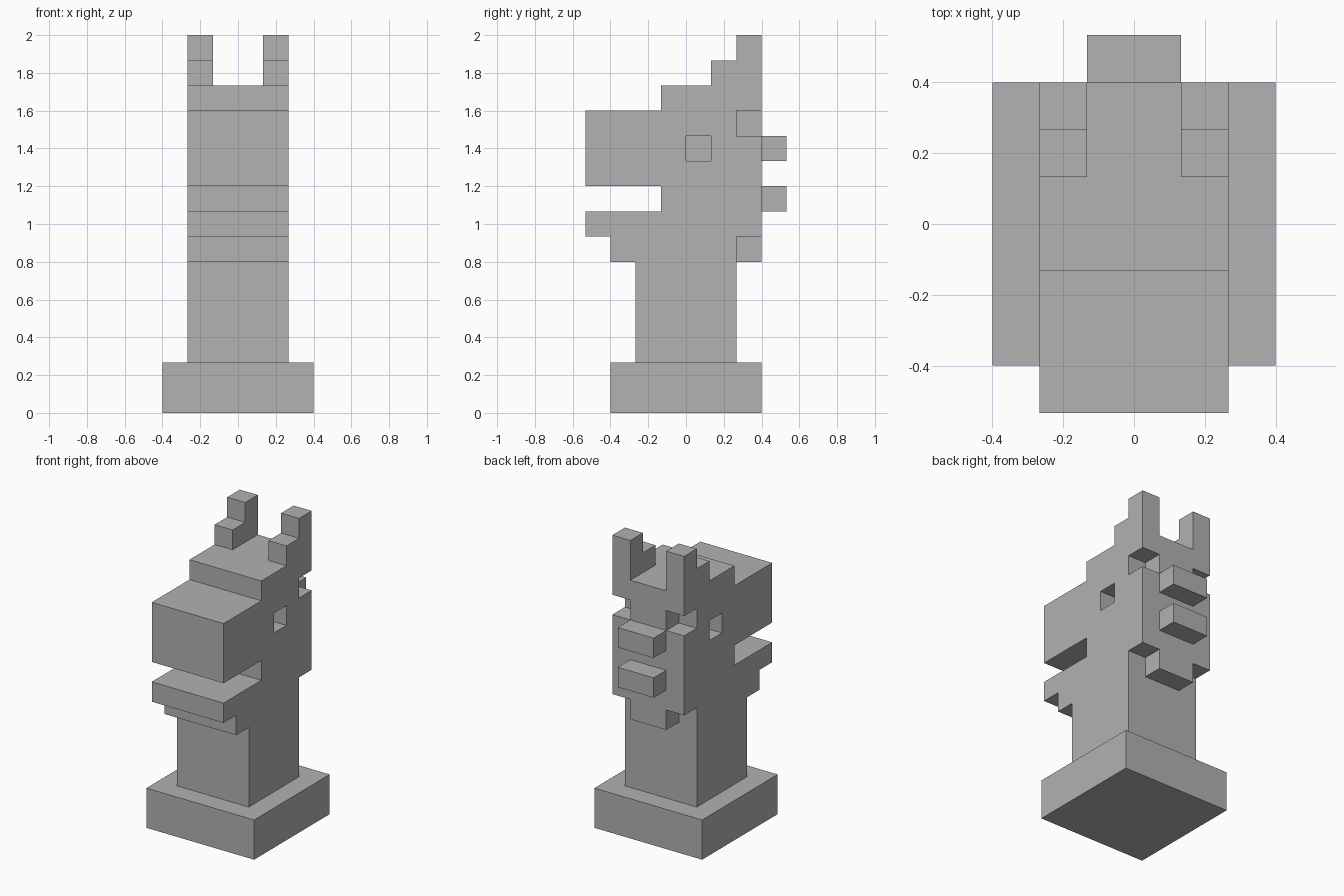
import bpy
import bmesh

U = 2 / 15  # one block

if "Cube" in bpy.data.objects:
    bpy.data.objects.remove(bpy.data.objects["Cube"], do_unlink=True)

grey = bpy.data.materials.new("stone grey")
grey.use_nodes = True
grey.diffuse_color = (0.445, 0.445, 0.445, 1)
grey.node_tree.nodes["Principled BSDF"].inputs["Base Color"].default_value = grey.diffuse_color


def add_prism(bm, profile, x0, x1):
    """Extrude a (y, z) outline in block units from x0 to x1."""
    face = bm.faces.new([bm.verts.new((x0 * U, y * U, z * U)) for y, z in profile])
    ext = bmesh.ops.extrude_face_region(bm, geom=[face])["geom"]
    moved = [v for v in ext if isinstance(v, bmesh.types.BMVert)]
    bmesh.ops.translate(bm, verts=moved, vec=((x1 - x0) * U, 0, 0))


def make(name, prisms):
    bm = bmesh.new()
    for profile, x0, x1 in prisms:
        add_prism(bm, profile, x0, x1)
    bmesh.ops.recalc_face_normals(bm, faces=bm.faces)
    mesh = bpy.data.meshes.new(name)
    bm.to_mesh(mesh)
    bm.free()
    mesh.materials.append(grey)
    obj = bpy.data.objects.new(name, mesh)
    bpy.context.collection.objects.link(obj)
    return obj


def rect(y0, y1, z0, z1):
    return [(y0, z0), (y1, z0), (y1, z1), (y0, z1)]


# Plinth and neck
make("base", [(rect(-3, 3, 0, 2), -3, 3)])
make("neck", [(rect(-2, 2, 2, 6), -2, 2)])

# Head outline with chin, jaw, open mouth, muzzle and brow
head_outline = [(-3, 6), (3, 6), (3, 13), (-1, 13), (-1, 12), (-4, 12),
                (-4, 9), (-1, 9), (-1, 8), (-4, 8), (-4, 7), (-3, 7)]
head = make("head", [(head_outline, -2, 2)])

# Eye sockets and corner notches behind the head, cut on both sides
cuts = [rect(0, 1, 10, 11), rect(2, 4, 11, 12), rect(2, 4, 5, 7)]
cutter = make("head_cutter", [(c, *x) for c in cuts for x in ((1, 3), (-3, -1))])
cutter.hide_render = True
mod = head.modifiers.new("cuts", "BOOLEAN")
mod.operation = "DIFFERENCE"
mod.solver = "EXACT"
mod.object = cutter
bpy.context.view_layer.objects.active = head
bpy.ops.object.modifier_apply(modifier=mod.name)
bpy.data.objects.remove(cutter, do_unlink=True)

# Stepped ears
ear_outline = [(1, 13), (3, 13), (3, 15), (2, 15), (2, 14), (1, 14)]
for name, x in (("left_ear", 1), ("right_ear", -2)):
    make(name, [(ear_outline, x, x + 1)])

# Mane tufts
for name, z in (("lower_mane_tuft", 8), ("upper_mane_tuft", 10)):
    make(name, [(rect(3, 4, z, z + 1), -1, 1)])
